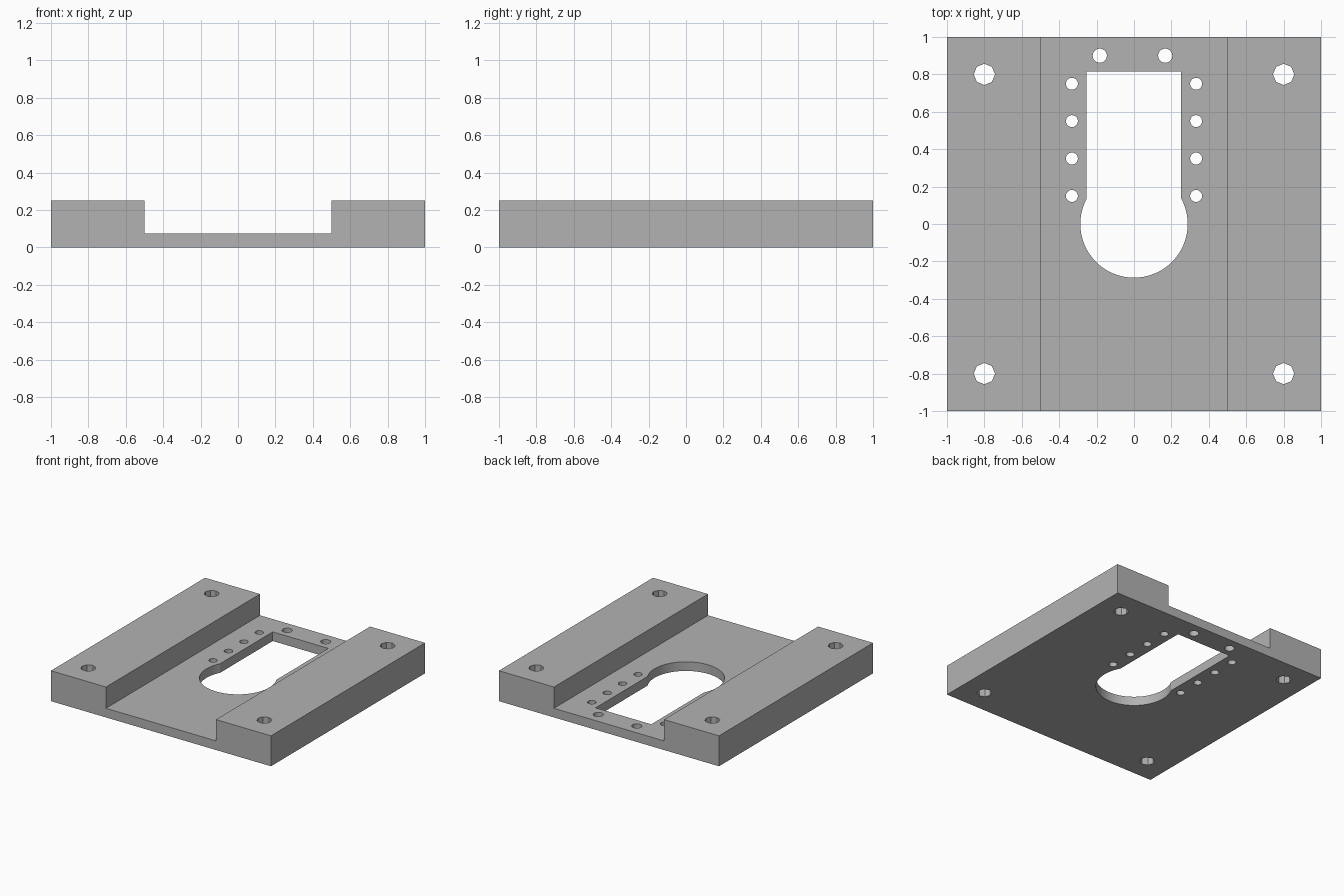
import bpy
import bmesh
from math import radians
from mathutils import Matrix

cube = bpy.data.objects.get("Cube")
if cube:
    bpy.data.objects.remove(cube, do_unlink=True)

RAIL_TOP, FLOOR_TOP = 0.25, 0.075

grey = bpy.data.materials.new("plain grey")
grey.use_nodes = True
colour = (0.45, 0.45, 0.45, 1)
grey.diffuse_color = colour
grey.node_tree.nodes["Principled BSDF"].inputs["Base Color"].default_value = colour


def finish(name, bm):
    bmesh.ops.recalc_face_normals(bm, faces=bm.faces)
    mesh = bpy.data.meshes.new(name)
    bm.to_mesh(mesh)
    bm.free()
    mesh.materials.append(grey)
    obj = bpy.data.objects.new(name, mesh)
    bpy.context.collection.objects.link(obj)
    return obj


def add_hole(bm, x, y, radius, sides):
    """Upright prism that passes right through the plate."""
    bmesh.ops.create_cone(bm, cap_ends=True, segments=sides, radius1=radius,
                          radius2=radius, depth=1, matrix=Matrix.Translation((x, y, 0.1)))


def cut(target, name, bm):
    cutter = finish(name, bm)
    cutter.hide_render = True
    mod = target.modifiers.new(name, "BOOLEAN")
    mod.operation = "DIFFERENCE"
    mod.solver = "EXACT"
    mod.object = cutter
    bpy.context.view_layer.objects.active = target
    bpy.ops.object.modifier_apply(modifier=mod.name)
    bpy.data.objects.remove(cutter, do_unlink=True)


# Channelled plate: U-shaped profile drawn from front to back
half = [(0.5, FLOOR_TOP), (0.5, RAIL_TOP), (1, RAIL_TOP), (1, 0)]
profile = half + [(-x, z) for x, z in reversed(half)]
bm = bmesh.new()
face = bm.faces.new([bm.verts.new((x, -1, z)) for x, z in profile])
swept = bmesh.ops.extrude_face_region(bm, geom=[face])["geom"]
bmesh.ops.translate(bm, vec=(0, 2, 0),
                    verts=[v for v in swept if isinstance(v, bmesh.types.BMVert)])
plate = finish("mounting_plate", bm)

# Round opening
bm = bmesh.new()
add_hole(bm, 0, 0, 0.287, 64)
cut(plate, "round_opening", bm)

# Rectangular slot running back from the round opening
bm = bmesh.new()
bmesh.ops.create_cube(bm, size=1, matrix=Matrix.Translation((-0.002, 0.4075, 0.1))
                      @ Matrix.Diagonal((0.506, 0.815, 1, 1)))
cut(plate, "slot", bm)

# Screw holes: rail corners, rows beside the slot, pair behind it
bm = bmesh.new()
for side in (-1, 1):
    for y in (-0.8, 0.8):
        add_hole(bm, side * 0.8, y, 0.057, 8)
    for row in range(4):
        add_hole(bm, side * 0.332, 0.15 + row * 0.2, 0.032, 24)
    add_hole(bm, side * 0.175 - 0.008, 0.9, 0.038, 24)
cut(plate, "screw_holes", bm)

# Smooth round walls, crisp edges elsewhere
bpy.ops.object.select_all(action="DESELECT")
plate.select_set(True)
bpy.context.view_layer.objects.active = plate
bpy.ops.object.shade_smooth_by_angle(angle=radians(20))
